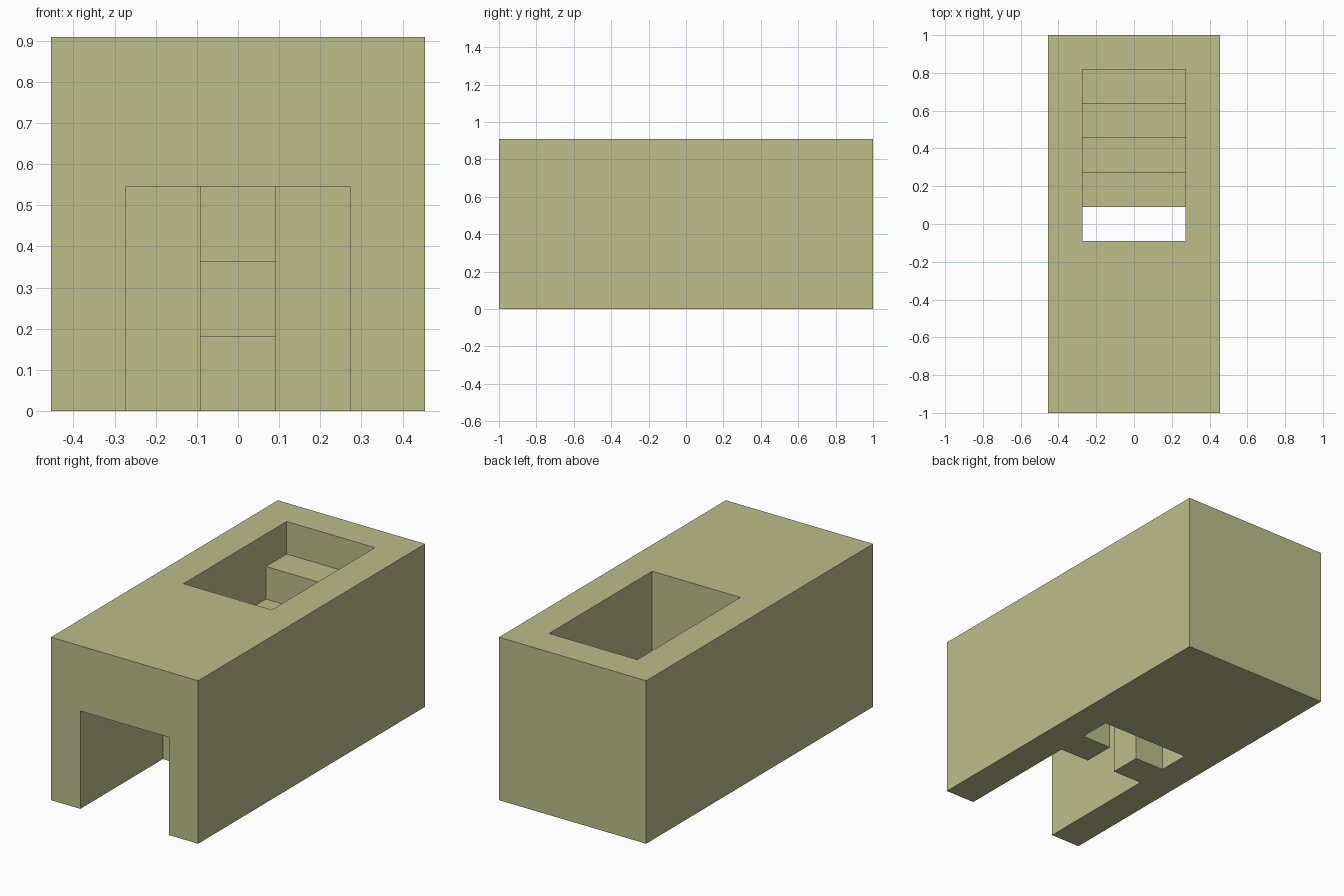
import bpy, bmesh
from mathutils import Vector

U = 2 / 11  # one building module

cube = bpy.data.objects.get("Cube")
if cube:
    bpy.data.objects.remove(cube, do_unlink=True)

stone = bpy.data.materials.new("khaki stone")
stone.use_nodes = True
colour = (0.503, 0.515, 0.255, 1)
stone.diffuse_color = colour
stone.node_tree.nodes["Principled BSDF"].inputs["Base Color"].default_value = colour


def prism(name, outline, sweep):
    """Extrude a closed outline of module points along a sweep vector."""
    bm = bmesh.new()
    face = bm.faces.new([bm.verts.new(Vector(p) * U) for p in outline])
    out = bmesh.ops.extrude_face_region(bm, geom=[face])
    verts = [v for v in out["geom"] if isinstance(v, bmesh.types.BMVert)]
    bmesh.ops.translate(bm, verts=verts, vec=Vector(sweep) * U)
    bmesh.ops.recalc_face_normals(bm, faces=bm.faces[:])
    mesh = bpy.data.meshes.new(name)
    bm.to_mesh(mesh)
    bm.free()
    mesh.materials.append(stone)
    obj = bpy.data.objects.new(name, mesh)
    bpy.context.collection.objects.link(obj)
    return obj


def carve(target, cutter):
    cutter.hide_render = True
    mod = target.modifiers.new(cutter.name, "BOOLEAN")
    mod.operation = "DIFFERENCE"
    mod.solver = "EXACT"
    mod.object = cutter
    bpy.context.view_layer.objects.active = target
    bpy.ops.object.modifier_apply(modifier=mod.name)
    bpy.data.objects.remove(cutter, do_unlink=True)


# Solid outer block
block = prism("passage_block",
              [(-2.5, -5.5, 0), (2.5, -5.5, 0), (2.5, 5.5, 0), (-2.5, 5.5, 0)],
              (0, 0, 5))

# Stairwell: open shaft, then four steps climbing to the back
steps = [(-0.5, -1), (0.5, -1)]
for i in range(1, 5):
    steps += [(i - 0.5, i), (i + 0.5, i)]
steps += [(4.5, 6), (-0.5, 6)]
stairwell = prism("stairwell_cutter", [(-1.5, y, z) for y, z in steps], (3, 0, 0))

# Wide front tunnel narrowing to a doorway into the stairwell
half = [(1.5, -6), (1.5, -1.5), (0.5, -1.5), (0.5, 0)]
plan = half + [(-x, y) for x, y in reversed(half)]
tunnel = prism("tunnel_cutter", [(x, y, -1) for x, y in plan], (0, 0, 4))

carve(block, stairwell)
carve(block, tunnel)
